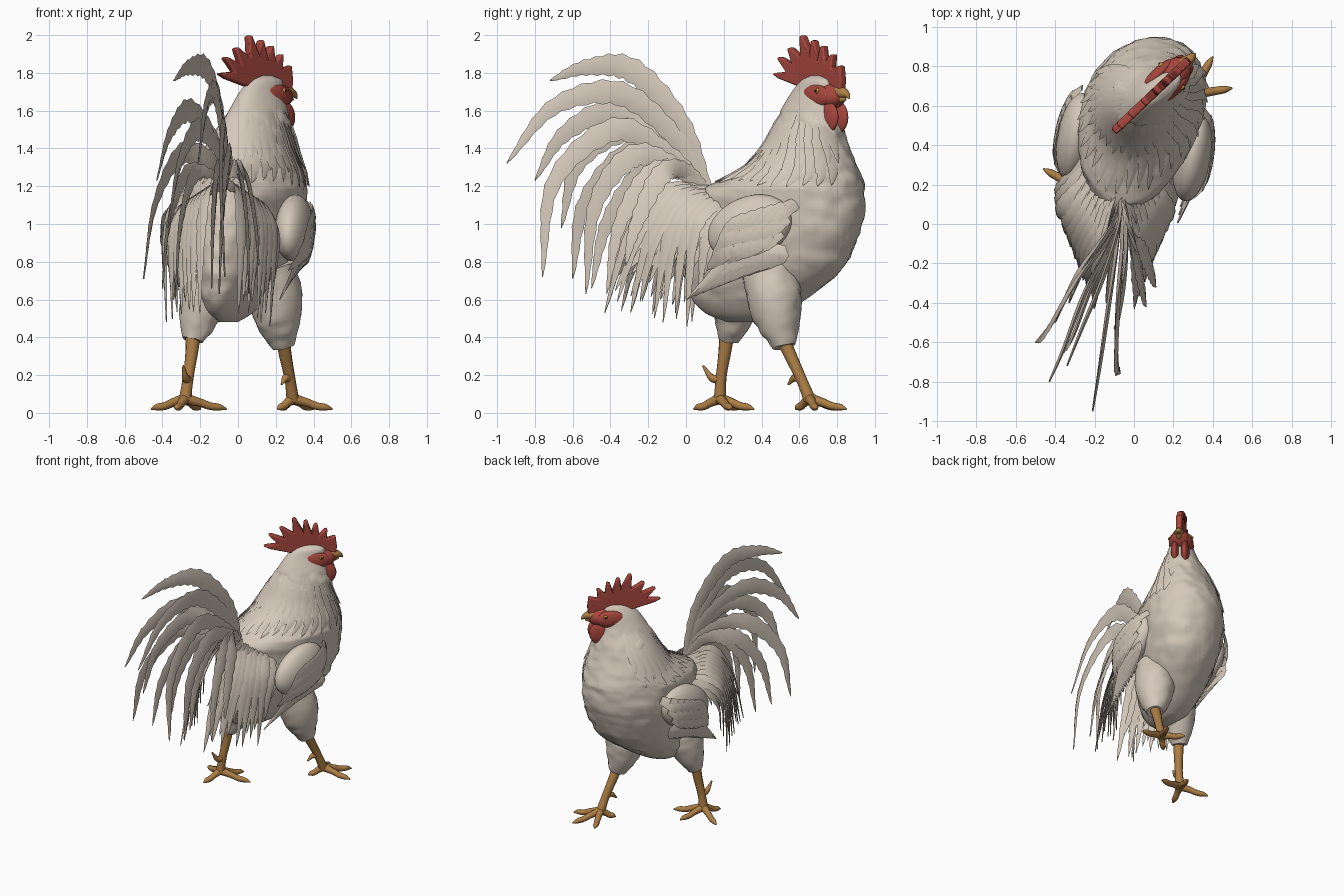
import bpy, bmesh, math, random
from mathutils import Vector as V, Matrix, noise

if "Cube" in bpy.data.objects:
    bpy.data.objects.remove(bpy.data.objects["Cube"])
random.seed(4)

def mat(name, c):
    m = bpy.data.materials.new(name)
    m.diffuse_color = (*c, 1)
    m.use_nodes = True
    m.node_tree.nodes["Principled BSDF"].inputs["Base Color"].default_value = m.diffuse_color
    return m
CREAM = mat("cream feathers", (0.66, 0.58, 0.49))
RED = mat("comb red", (0.38, 0.062, 0.046))
TAN = mat("leg tan", (0.42, 0.21, 0.06))
AMBER = mat("eye amber", (0.6, 0.28, 0.04))
BLACK = mat("pupil black", (0.01, 0.01, 0.01))

def finish(name, bm, m, angle=50):
    bmesh.ops.recalc_face_normals(bm, faces=bm.faces)
    for f in bm.faces:
        f.smooth = True
    me = bpy.data.meshes.new(name)
    bm.to_mesh(me)
    bm.free()
    me.materials.append(m)
    me.set_sharp_from_angle(angle=math.radians(angle))
    ob = bpy.data.objects.new(name, me)
    bpy.context.collection.objects.link(ob)
    return ob

def spline(rows, t):
    """Catmull-Rom through tuples of any size; t in 0..len-1."""
    n = len(rows) - 1
    i = max(0, min(int(t), n - 1))
    f = t - i
    p1, p2 = rows[i], rows[i + 1]
    p0 = rows[i - 1] if i else [2 * a - b for a, b in zip(p1, p2)]
    p3 = rows[i + 2] if i + 2 <= n else [2 * b - a for a, b in zip(p1, p2)]
    return [b + .5 * f * (c - a + f * (2 * a - 5 * b + 4 * c - d + f * (3 * (b - c) + d - a)))
            for a, b, c, d in zip(p0, p1, p2, p3)]

def skin(bm, rings):
    vs = [[bm.verts.new(p) for p in r] for r in rings]
    n = len(vs[0])
    for a, b in zip(vs, vs[1:]):
        for k in range(n):
            bm.faces.new((a[k], a[(k + 1) % n], b[(k + 1) % n], b[k]))
    bm.faces.new(vs[0])
    bm.faces.new(vs[-1])

def tube(bm, pts, sides=12, steps=6):
    """Round tube through (x, y, z, radius) points."""
    n = (len(pts) - 1) * steps
    s = [spline(pts, i / steps) for i in range(n + 1)]
    rings = []
    for i in range(n + 1):
        d = V(s[min(i + 1, n)][:3]) - V(s[max(i - 1, 0)][:3])
        q = d.to_track_quat('Z', 'Y')
        rings.append([V(s[i][:3]) + q @ V((math.cos(a), math.sin(a), 0)) * max(s[i][3], .003)
                      for a in (2 * math.pi * k / sides for k in range(sides))])
    skin(bm, rings)

def feather(bm, pts, w, nrm, thick=.009, n=18, jag=.1, base=.45):
    """Lens-section blade along a path, with a frayed edge and a pointed tip."""
    s = [V(spline(pts, i * (len(pts) - 1) / n)) for i in range(n + 1)]
    rings = []
    for i, p in enumerate(s):
        f = i / n
        tan = (s[min(i + 1, n)] - s[max(i - 1, 0)]).normalized()
        side = tan.cross(V(nrm)).normalized()
        up = side.cross(tan)
        prof = (base + (1 - base) * min(1, f / .45)) * min(1, ((1 - f) / .45 + .01)) ** .7
        ww = w * prof * (1 + jag * (i % 2 * 2 - 1))
        t = thick * (.3 + .7 * prof)
        rings.append([p + side * ww, p + up * t, p - side * ww, p - up * t])
    skin(bm, rings)

def ball(bm, c, r, rot=Matrix(), seg=24):
    bmesh.ops.create_uvsphere(bm, u_segments=seg, v_segments=seg // 2, radius=1,
                              matrix=Matrix.Translation(c) @ rot.to_4x4() @ Matrix.Diagonal((*r, 1)))

# Body and neck: horizontal slices (z, rear y, front y, centre x, half width, shear)
ROWS = [(.48, .22, .40, -.06, .05, .2), (.53, .10, .52, -.06, .12, .2), (.62, .02, .66, -.04, .18, .2),
        (.75, -.01, .82, -.01, .24, .22), (.90, 0, .90, .01, .28, .22), (1.05, .03, .945, .02, .30, .2),
        (1.17, .08, .945, .03, .31, .2), (1.22, .16, .94, .04, .30, .2), (1.3, .31, .91, .06, .27, .2),
        (1.4, .40, .87, .065, .23, .25), (1.5, .45, .835, .08, .19, .3), (1.6, .50, .80, .10, .14, .45),
        (1.7, .56, .785, .12, .095, .6), (1.76, .61, .76, .145, .065, .7), (1.785, .66, .72, .15, .02, .7)]

def surf(t, a, off=0):
    z, y0, y1, cx, w, sh = spline(ROWS, t)
    r = (y1 - y0) / 2
    dy = (r + off) * math.cos(a)
    egg = .12 + (.16 if z < 1 else max(0, .16 - (z - 1) * .8))     # narrower rump
    return V((cx + sh * dy + (w + off) * math.sin(a) * (1 + egg * math.cos(a)), (y0 + y1) / 2 + dy, z))

bm = bmesh.new()
rings = []
for i in range(85):
    ring = []
    for k in range(64):
        a = 2 * math.pi * k / 64
        p = surf(i / 6, a)
        lump = noise.noise(p * 17) * .014 if .6 < p.z < 1.6 else 0
        ring.append(surf(i / 6, a, lump))
    rings.append(ring)
skin(bm, rings)
finish("body_and_neck", bm, CREAM, 80)

# Hackle cape: pointed feathers lying on the neck
bm = bmesh.new()
for row, (t0, t1) in enumerate(((10, 6.7), (11, 7.8))):
    for k in range(32):
        a = 2 * math.pi * (k + row * .5) / 32
        if math.cos(a) > .7:
            continue
        e = t1 + random.uniform(-.3, .3) + .5 * math.cos(a) ** 2
        pts = [surf(t0 + (e - t0) * f, a, -.012 + .026 * f) for f in (0, .33, .66, 1)]
        feather(bm, pts, .038, (math.sin(a), math.cos(a), .3), .008, 10, .05)
finish("hackle_feathers", bm, CREAM)

# Long sickle tail feathers, all from one base, longest first
bm = bmesh.new()
BASE = (-.07, .12, 1.16)
for i, path in enumerate((
        ((-.08, -.02, 1.53), (-.16, -.28, 1.81), (-.26, -.52, 1.83), (-.34, -.72, 1.76)),
        ((-.08, -.05, 1.45), (-.12, -.35, 1.69), (-.17, -.70, 1.62), (-.21, -.95, 1.32)),
        ((-.10, -.05, 1.40), (-.25, -.35, 1.60), (-.36, -.64, 1.48), (-.43, -.80, 1.23)),
        ((-.06, -.08, 1.36), (-.08, -.38, 1.50), (-.09, -.70, 1.22), (-.07, -.76, .72)),
        ((-.09, -.06, 1.36), (-.21, -.30, 1.50), (-.31, -.57, 1.32), (-.37, -.66, .98)),
        ((-.12, -.06, 1.32), (-.30, -.30, 1.37), (-.44, -.54, 1.10), (-.50, -.60, .71)),
        ((-.04, -.05, 1.30), (-.05, -.28, 1.36), (-.08, -.48, 1.10), (-.10, -.53, .63)))):
    feather(bm, [BASE, *path], .063 - .0005 * i, (1, -.3, 0), .012, 30)
# Shorter sickles: one arc shape, spread sideways by tip x
for tx, ty, tz in ((-.40, -.50, .66), (.06, -.42, .63), (-.14, -.40, .66), (-.33, -.40, .62), (.11, -.32, .78)):
    dx, dy = tx + .07, ty - .12
    feather(bm, [BASE, (-.07 + dx * .2, .12 + dy * .27, 1.28), (-.07 + dx * .62, .12 + dy * .57, 1.26),
                 (-.07 + dx * .9, .12 + dy * .87, 1.0), (tx, ty, tz)], .055, (1, -.3, 0), .012, 30)
finish("sickle_feathers", bm, CREAM)

# Saddle feathers draping over both sides of the rump
bm = bmesh.new()
for s in (-1, 1):
    for layer in range(3):
        for k in range(8):
            f = k / 7 + random.uniform(-.05, .05)
            top = .07 * layer
            a = (-.07 + s * (.02 + .14 * f), .10 + .16 * f + top, 1.19 - .07 * f)
            b = (-.08 + s * (.09 + .15 * f), -.12 + .26 * f + top * .6, 1.17 - .09 * f - .02 * layer)
            c = (-.09 + s * (.115 + .175 * f), -.29 + .34 * f + top * .6, .93 - .02 * layer)
            e = (-.10 + s * (.11 + .165 * f), -.41 + .43 * f + top * .5,
                 .57 + .1 * layer - .07 * f + random.uniform(-.05, .05))
            feather(bm, [a, b, c, e], .042, (s, -.9 + .4 * f, .25), .009, 16, .08)
finish("saddle_feathers", bm, CREAM)

# Wings, mirrored in the slightly turned frame of the body
YAW = math.radians(10)
def turned(u, v, z):
    return V((u * math.cos(YAW) + v * math.sin(YAW), .39 - u * math.sin(YAW) + v * math.cos(YAW), z))

def wing_u(v, z, off=.006):
    """Side distance of the wing's domed surface."""
    return .305 + off + .09 * math.sqrt(max(0, 1 - (v / .25) ** 2 - ((z - .97 - .3 * v) / .19) ** 2))

for s, side in ((1, "right"), (-1, "left")):
    bm = bmesh.new()
    rot = Matrix.Rotation(-YAW, 3, 'Z') @ Matrix.Rotation(math.radians(22), 3, 'X')
    ball(bm, turned(s * .30, -.0, .98), (.095, .235, .165), rot, 32)
    out = turned(s, 0, 0) - turned(0, 0, 0)
    for k in range(9):      # flight feathers
        pts = [turned(s * u, v, z) for u, v, z in (
            (.32, .12 - .012 * k, .97 - .01 * k), (.35, -.06 + .03 * k, .84), (.285, -.34 + .042 * k, .60 + .017 * k))]
        feather(bm, pts, .042, out, .014, 12, .04)
    for row in range(3):    # overlapping coverts
        for k in range(6):
            v, z = .08 - .05 * k + .035 * row, .89 + .075 * row - .015 * k
            pts = [turned(s * wing_u(a, b), a, b) for a, b in ((v + .1, z + .07), (v + .03, z + .02), (v - .06, z - .06))]
            feather(bm, pts, .045, out, .009, 8, .04, .7)
    finish(side + "_wing", bm, CREAM)

# Feathered thighs
THIGHS = {"right": [(.16, .43, .78, .14), (.195, .465, .62, .145), (.215, .49, .48, .118), (.24, .52, .35, .06)],
          "left": [(-.14, .27, .76, .14), (-.17, .27, .64, .14), (-.21, .25, .50, .105), (-.24, .225, .385, .055)]}
# Shank points, then toe tips around each foot, then spur tip
LEGS = {"right": ([(.235, .50, .42, .04), (.25, .55, .31, .034), (.275, .61, .18, .029), (.29, .655, .07, .034)],
                  [(.40, .85), (.50, .69), (.22, .83), (.21, .58)], (.23, .54, .15)),
        "left": ([(-.235, .22, .45, .042), (-.245, .205, .32, .034), (-.265, .185, .18, .029), (-.28, .18, .07, .034)],
                 [(-.46, .28), (-.20, .36), (-.06, .24), (-.33, .04)], (-.29, .09, .25))}
for side, pts in THIGHS.items():
    bm = bmesh.new()
    tube(bm, pts, 24, 8)
    for v in bm.verts:
        v.co += v.co.normalized() * noise.noise(v.co * 18) * .014
    finish(side + "_thigh", bm, CREAM)

    shank, toes, spur = LEGS[side]
    bm = bmesh.new()
    tube(bm, shank)
    x, y, z, _ = shank[-1]
    for tx, ty in toes:
        dx, dy = tx - x, ty - y
        tube(bm, [(x, y, .075, .03), (x + dx * .35, y + dy * .35, .055, .023), (x + dx * .6, y + dy * .6, .036, .021),
                  (x + dx * .82, y + dy * .82, .03, .018), (tx, ty, .02, .004)], 10)
    mx, my, mz, _ = shank[2]
    tube(bm, [(mx, my, mz, .025), ((mx + spur[0]) / 2, (my + spur[1]) / 2, mz + .005, .02), (*spur, .005)], 10)
    finish(side + "_leg_and_foot", bm, TAN)

# Head frame: s along the beak, side across, z up
D = V((.725, .69, 0))
def head(s, side, z):
    return V((.17 + D.x * s + D.y * side, .73 + D.y * s - D.x * side, z))
HROT = Matrix.Rotation(math.atan2(D.y, D.x), 3, 'Z')

# Comb: a thick plate with teeth leaning back
tips = [(.475, 1.80), (.50, 1.885), (.555, 1.935), (.62, 2.0), (.68, 1.975), (.73, 1.945), (.78, 1.90), (.82, 1.84)]
line = [(.50, 1.77)]
for i, t in enumerate(tips):
    line += [(t[0] - .008, t[1] - .006), (t[0] + .008, t[1])]
    if i + 1 < len(tips):
        m = ((t[0] + tips[i + 1][0]) / 2 + .012, (t[1] + tips[i + 1][1]) / 2)
        line.append((m[0] + (.68 - m[0]) * .22, m[1] + (1.74 - m[1]) * .36))
line += [(.835, 1.76), (.83, 1.70), (.76, 1.70), (.6, 1.73)]
bm = bmesh.new()
skin(bm, [[head((y - .73) / .69, o, z) for y, z in line] for o in (-.022, .022)])
comb = finish("comb", bm, RED)
bev = comb.modifiers.new("round edges", 'BEVEL')
bev.width, bev.segments = .009, 2

# Red face and wattles
bm = bmesh.new()
ball(bm, head(.04, 0, 1.675), (.105, .075, .07), HROT)
for s in (-1, 1):
    ball(bm, head(-.01, s * .055, 1.675), (.105, .033, .065), HROT)
    ball(bm, head(.05, s * .036, 1.565), (.095, .03, .092), HROT)
finish("face_and_wattles", bm, RED)

# Beak
bm = bmesh.new()
tube(bm, [(*head(.08, 0, 1.69), .045), (*head(.135, 0, 1.695), .033), (*head(.175, 0, 1.685), .019),
          (*head(.195, 0, 1.665), .004)])
tube(bm, [(*head(.09, 0, 1.665), .032), (*head(.14, 0, 1.662), .02), (*head(.17, 0, 1.66), .004)])
finish("beak", bm, TAN)

# Eyes
for name, r, o, m in (("eyes", .015, .078, AMBER), ("pupils", .007, .088, BLACK)):
    bm = bmesh.new()
    for s in (-1, 1):
        ball(bm, head(.03, s * o, 1.705), (r, r * .8, r), HROT, 12)
    finish(name, bm, m)
